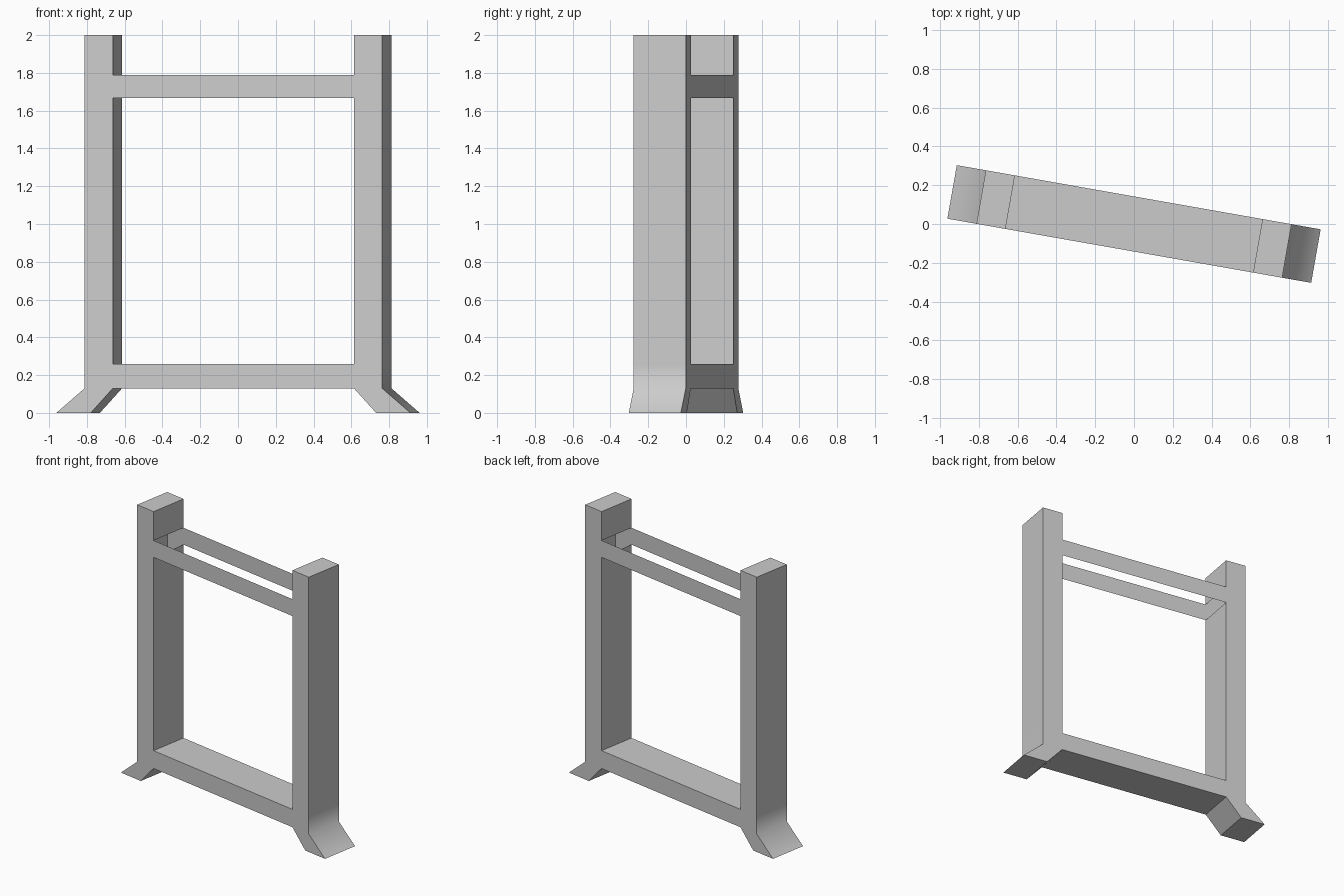
import bpy, bmesh, math

if "Cube" in bpy.data.objects:
    bpy.data.objects.remove(bpy.data.objects["Cube"])

TURN = math.radians(-10)          # whole frame is turned about z
D = 0.14                          # half depth
INNER, OUTER = 0.648, 0.80        # post sides
# (height, inner side, outer side) of each post section
SECTIONS = [(0, 0.767, 0.952), (0.13, INNER, OUTER), (0.26, INNER, OUTER),
            (1.667, INNER, OUTER), (1.79, INNER, OUTER), (2, INNER, OUTER)]


def finish(name, bm):
    mesh = bpy.data.meshes.new(name)
    bm.to_mesh(mesh)
    bm.free()
    obj = bpy.data.objects.new(name, mesh)
    obj.rotation_euler.z = TURN
    bpy.context.collection.objects.link(obj)
    return obj


# Hollow post with flared foot; inner side is open where the bars join
def post(name, side):
    bm = bmesh.new()
    rings = [[bm.verts.new((side * u, v, z))
              for u, v in ((i, -D), (o, -D), (o, D), (i, D))]
             for z, i, o in SECTIONS]
    for level, (a, b) in enumerate(zip(rings, rings[1:])):
        for k in range(4):
            if k == 3 and level in (1, 3):
                continue
            n = (k + 1) % 4
            face = bm.faces.new((a[k], a[n], b[n], b[k]))
            face.smooth = k == 1      # soft bend on the outer side only
    bm.faces.new(rings[0][::-1])
    bm.faces.new(rings[-1])
    if side < 0:
        bmesh.ops.reverse_faces(bm, faces=bm.faces[:])
    finish(name, bm)


# Panels spanning the posts, following consecutive (depth, height) points
def span(name, points):
    bm = bmesh.new()
    pairs = [[bm.verts.new((s * INNER, v, z)) for s in (-1, 1)] for v, z in points]
    closed = len(points) > 2
    for k in range(len(pairs) if closed else 1):
        a, b = pairs[k], pairs[(k + 1) % len(pairs)]
        bm.faces.new((a[0], a[1], b[1], b[0]))
    finish(name, bm)


post("left_post", -1)
post("right_post", 1)

# Bottom shelf: closed all round
span("bottom_shelf", [(-D, 0.13), (-D, 0.26), (D, 0.26), (D, 0.13)])

# Upper rails: two thin sheets facing outward
span("front_top_rail", [(-D, 1.667), (-D, 1.79)])
span("back_top_rail", [(D, 1.79), (D, 1.667)])
